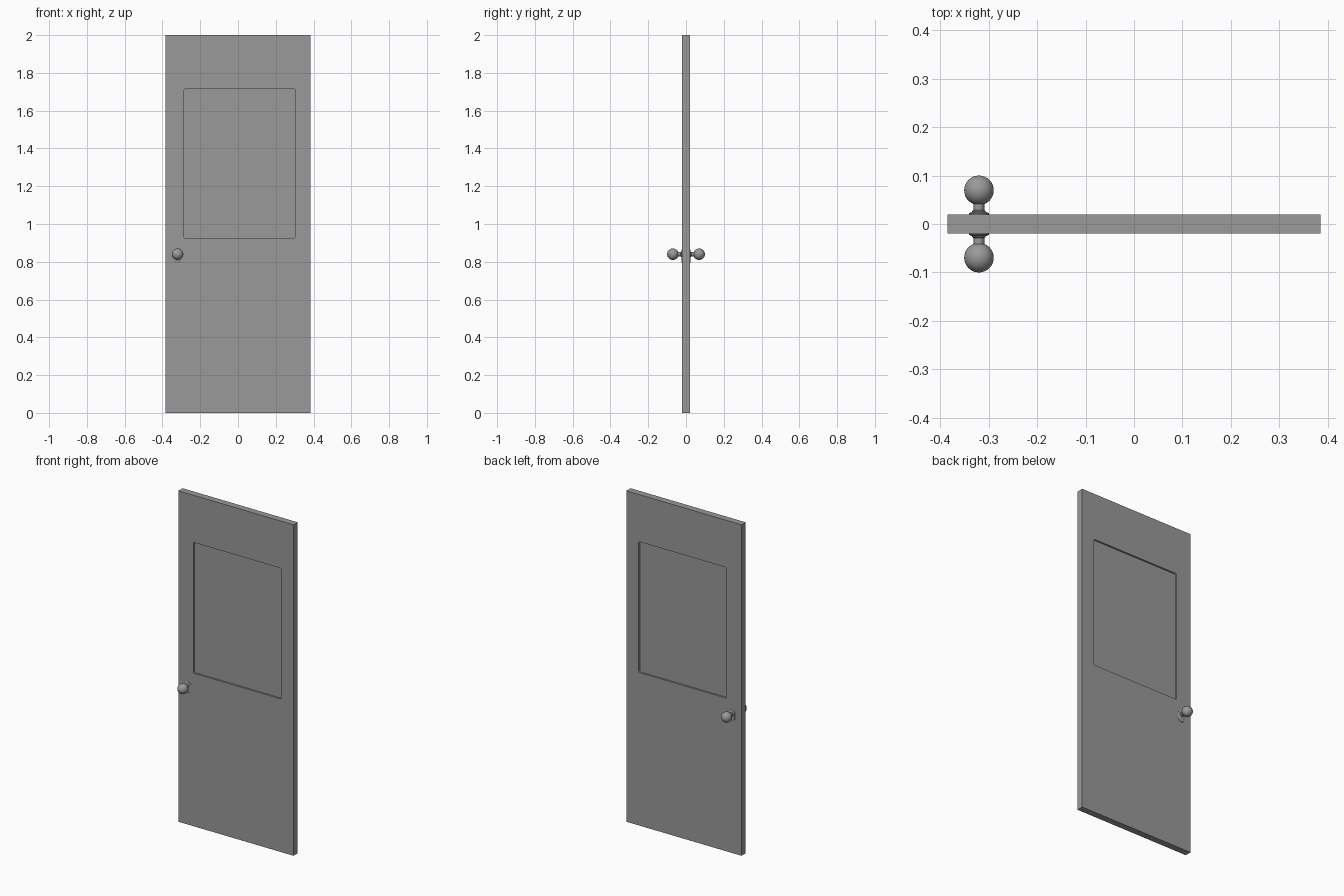
import bpy
import bmesh
from math import pi, sin, cos
from mathutils import Matrix

cube = bpy.data.objects.get("Cube")
if cube:
    bpy.data.objects.remove(cube, do_unlink=True)

grey = bpy.data.materials.new("plain_grey")
grey.use_nodes = True
grey.diffuse_color = (0.32, 0.32, 0.32, 1)
grey.node_tree.nodes["Principled BSDF"].inputs["Base Color"].default_value = grey.diffuse_color

KNOB_X, KNOB_Z = -0.32, 0.84


def add_object(name, bm, smooth=False):
    bmesh.ops.recalc_face_normals(bm, faces=bm.faces)
    mesh = bpy.data.meshes.new(name)
    bm.to_mesh(mesh)
    bm.free()
    obj = bpy.data.objects.new(name, mesh)
    bpy.context.collection.objects.link(obj)
    mesh.materials.append(grey)
    if smooth:
        bpy.ops.object.select_all(action='DESELECT')
        obj.select_set(True)
        bpy.context.view_layer.objects.active = obj
        bpy.ops.object.shade_smooth_by_angle(angle=pi / 5)
    return obj


def box(x0, x1, y0, y1, z0, z1):
    bm = bmesh.new()
    bmesh.ops.create_cube(bm, size=1)
    bmesh.ops.scale(bm, vec=(x1 - x0, y1 - y0, z1 - z0), verts=bm.verts)
    bmesh.ops.translate(bm, vec=((x0 + x1) / 2, (y0 + y1) / 2, (z0 + z1) / 2), verts=bm.verts)
    return bm


# Door slab with a shallow panel recess on each face
door = add_object("door_slab", box(-0.385, 0.385, -0.02, 0.02, 0, 2))
for label, side in (("front", -1), ("back", 1)):
    bm = box(-0.285, 0.302, *sorted((side * 0.01, side * 0.05)), 0.925, 1.715)
    corners = [e for e in bm.edges if abs(e.verts[0].co.y - e.verts[1].co.y) > 0.01]
    bmesh.ops.bevel(bm, geom=corners, offset=0.006, segments=3, profile=0.5, affect='EDGES')
    cutter = add_object(label + "_recess_cutter", bm)
    cutter.hide_render = True
    cutter.hide_set(True)
    cut = door.modifiers.new(label + "_recess", 'BOOLEAN')
    cut.operation = 'DIFFERENCE'
    cut.solver = 'EXACT'
    cut.object = cutter

# Bake the recesses and drop the cutters
bpy.context.view_layer.update()
baked = bpy.data.meshes.new_from_object(door.evaluated_get(bpy.context.evaluated_depsgraph_get()))
door.modifiers.clear()
door.data = baked
for label in ("front", "back"):
    bpy.data.objects.remove(bpy.data.objects[label + "_recess_cutter"], do_unlink=True)


def backplate(name, side):
    """Upright rounded plate with a chamfered rim."""
    bm = bmesh.new()
    steps = 12
    rings = []
    for radius, y in ((0.021, 0.018), (0.021, 0.022), (0.016, 0.0245)):
        ring = []
        for centre, start in ((0.844, 0), (0.816, pi)):
            for i in range(steps + 1):
                a = start + pi * i / steps
                ring.append(bm.verts.new((KNOB_X + radius * cos(a), side * y, centre + radius * sin(a))))
        rings.append(ring)
    for low, high in zip(rings, rings[1:]):
        for i in range(len(low)):
            j = (i + 1) % len(low)
            bm.faces.new((low[i], low[j], high[j], high[i]))
    bm.faces.new(rings[0])
    bm.faces.new(rings[-1])
    return add_object(name, bm, smooth=True)


def neck(name, side):
    """Turned stem with a small collar."""
    bm = bmesh.new()
    profile = ((0.0, 0.02), (0.014, 0.02), (0.014, 0.027), (0.011, 0.029), (0.011, 0.046), (0.0, 0.046))
    verts = [bm.verts.new((r, side * y, 0)) for r, y in profile]
    edges = [bm.edges.new(pair) for pair in zip(verts, verts[1:])]
    bmesh.ops.spin(bm, geom=verts + edges, axis=(0, 1, 0), cent=(0, 0, 0), angle=2 * pi, steps=24)
    bmesh.ops.remove_doubles(bm, verts=bm.verts, dist=0.0001)
    bmesh.ops.translate(bm, vec=(KNOB_X, 0, KNOB_Z), verts=bm.verts)
    return add_object(name, bm, smooth=True)


def knob(name, side):
    bm = bmesh.new()
    place = Matrix.Translation((KNOB_X, side * 0.0695, KNOB_Z)) @ Matrix.Rotation(pi / 2, 4, 'X')
    bmesh.ops.create_uvsphere(bm, u_segments=32, v_segments=16, radius=0.0305, matrix=place)
    return add_object(name, bm, smooth=True)


# Matching handle set on both faces
for label, side in (("front", -1), ("back", 1)):
    backplate(label + "_backplate", side)
    neck(label + "_neck", side)
    knob(label + "_knob", side)
